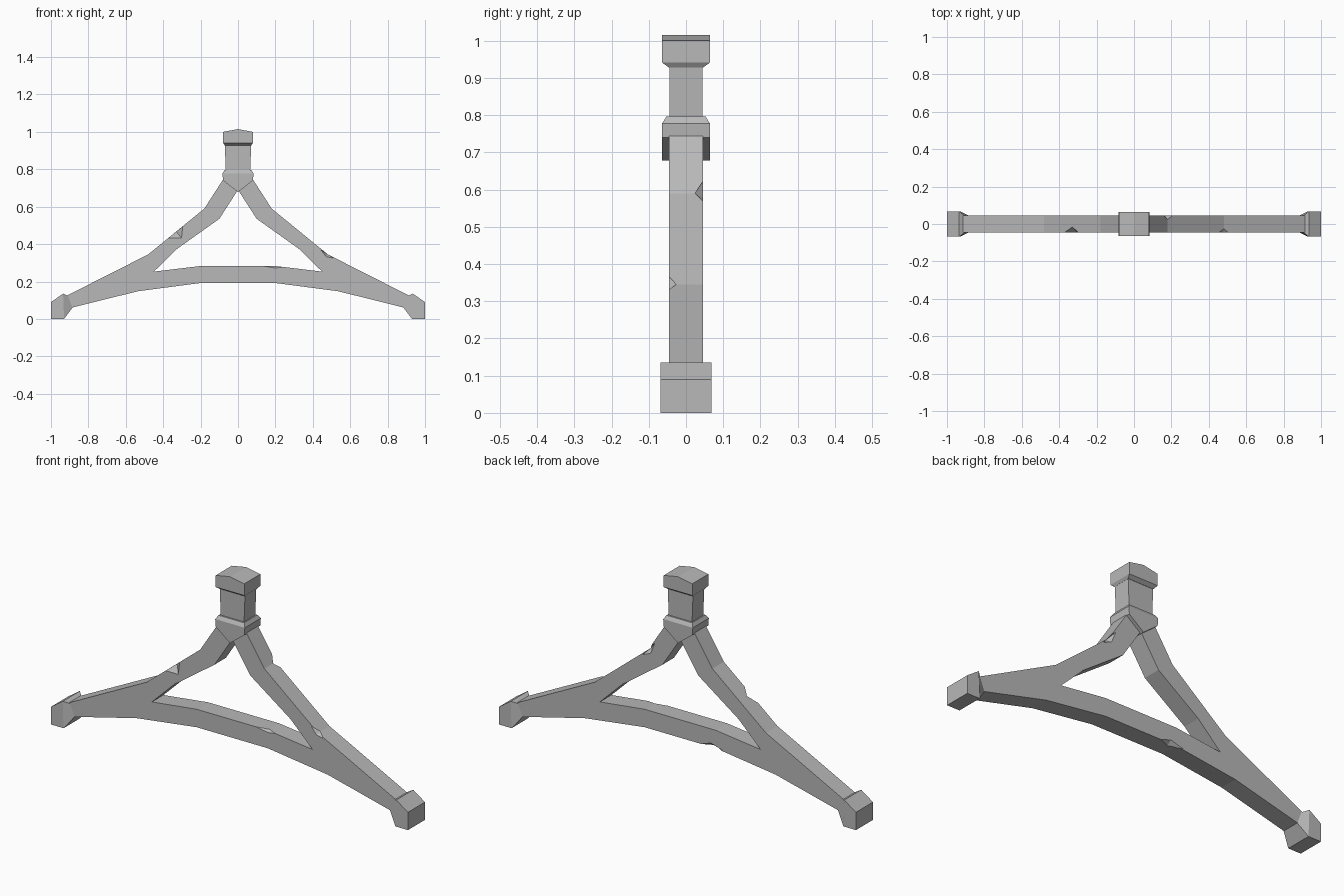
import bpy
import bmesh
import math
from mathutils import Matrix, Vector

cube = bpy.data.objects.get("Cube")
if cube:
    bpy.data.objects.remove(cube, do_unlink=True)

stone = bpy.data.materials.new("pale_grey_stone")
stone.use_nodes = True
grey = (0.48, 0.48, 0.48, 1)
stone.diffuse_color = grey
stone.node_tree.nodes["Principled BSDF"].inputs["Base Color"].default_value = grey

HALF = 0.046  # half thickness of the frame


def finish(name, bm):
    bmesh.ops.recalc_face_normals(bm, faces=bm.faces)
    mesh = bpy.data.meshes.new(name)
    bm.to_mesh(mesh)
    bm.free()
    mesh.materials.append(stone)
    obj = bpy.data.objects.new(name, mesh)
    bpy.context.collection.objects.link(obj)
    return obj


def loft(name, rings):
    """Skin a stack of rings; six-point rings are closed by two quads."""
    bm = bmesh.new()
    loops = [[bm.verts.new(p) for p in ring] for ring in rings]
    n = len(loops[0])
    for a, b in zip(loops, loops[1:]):
        for i in range(n):
            j = (i + 1) % n
            bm.faces.new((a[i], a[j], b[j], b[i]))
    for end in (loops[0], loops[-1]):
        if n == 6:
            bm.faces.new((end[0], end[1], end[4], end[5]))
            bm.faces.new((end[1], end[2], end[3], end[4]))
        else:
            bm.faces.new(end)
    return finish(name, bm)


def prism(name, half_profile, depth):
    """Mirror an x-z half profile and extrude it along y."""
    left = [(-x, z) for x, z in reversed(half_profile) if x > 0]
    outline = half_profile + left
    return loft(name, [[(x, y, z) for x, z in outline] for y in (-depth, depth)])


def level(hx, hy, z, mid=None):
    """Rectangular ring whose centre line may sit higher or lower."""
    m = z if mid is None else mid
    return [(-hx, -hy, z), (0, -hy, m), (hx, -hy, z),
            (hx, hy, z), (0, hy, m), (-hx, hy, z)]


def carve(target, cutter):
    cutter.hide_render = True
    mod = target.modifiers.new("cut", "BOOLEAN")
    mod.operation = "DIFFERENCE"
    mod.solver = "EXACT"
    mod.object = cutter
    bpy.context.view_layer.objects.active = target
    bpy.ops.object.modifier_apply(modifier=mod.name)
    bpy.data.objects.remove(cutter, do_unlink=True)


# Arched frame with a curved triangular opening
frame = prism("arched_frame", [
    (0.055, 0.79), (0.08, 0.745), (0.18, 0.59), (0.48, 0.345), (0.94, 0.112),
    (0.94, 0.048), (0.89, 0.06), (0.535, 0.148), (0.2, 0.192)], HALF)
carve(frame, prism("opening_cutter", [
    (0, 0.69), (0.1, 0.535), (0.325, 0.375), (0.45, 0.253), (0.2, 0.283)], 0.2))

# Chipped edges: position, slope in degrees, length, depth into y, depth into face
chips = [
    ((-0.33, -HALF, 0.467), 39, 0.055, 0.03, 0.045),
    ((0.48, -HALF, 0.345), -33, 0.045, 0.02, 0.015),
    ((0.18, HALF, 0.59), -48, 0.055, 0.022, 0.02),
    ((0.2, -HALF, 0.284), -2, 0.09, 0.015, 0.012),
    ((-0.17, HALF, 0.191), 0, 0.07, 0.025, 0.02),
]
for place, slope, length, dy, dz in chips:
    bm = bmesh.new()
    hub = [bm.verts.new((0, y, z)) for y, z in ((-dy, 0), (0, -dz), (dy, 0), (0, dz))]
    for x in (-length, length * 0.8):
        tip = bm.verts.new((x, 0, 0))
        for i in range(4):
            bm.faces.new((hub[i], hub[(i + 1) % 4], tip))
    turn = Matrix.Rotation(math.radians(-slope), 4, "Y")
    bm.transform(Matrix.Translation(Vector(place)) @ turn)
    carve(frame, finish("chip_cutter", bm))

# Feet, tapering into the frame
for side, name in ((1, "left_foot"), (-1, "right_foot")):
    sections = [((1, 0), (1, 0.09), 0.068),
                ((0.93, 0), (0.935, 0.135), 0.068),
                ((0.885, 0.06), (0.908, 0.122), HALF)]
    loft(name, [[(side * lo[0], -w, lo[1]), (side * lo[0], w, lo[1]),
                 (side * hi[0], w, hi[1]), (side * hi[0], -w, hi[1])]
                for lo, hi, w in sections])

# Neck, collar and cap at the top
loft("neck", [level(0.064, 0.045, 0.76), level(0.071, 0.045, 0.94)])
loft("collar", [level(0.08, 0.064, 0.74, 0.678), level(0.083, 0.064, 0.778),
                level(0.072, 0.053, 0.796)])
loft("cap", [level(0.071, 0.046, 0.928), level(0.08, 0.064, 0.941),
             level(0.08, 0.064, 1.0, 1.015)])
